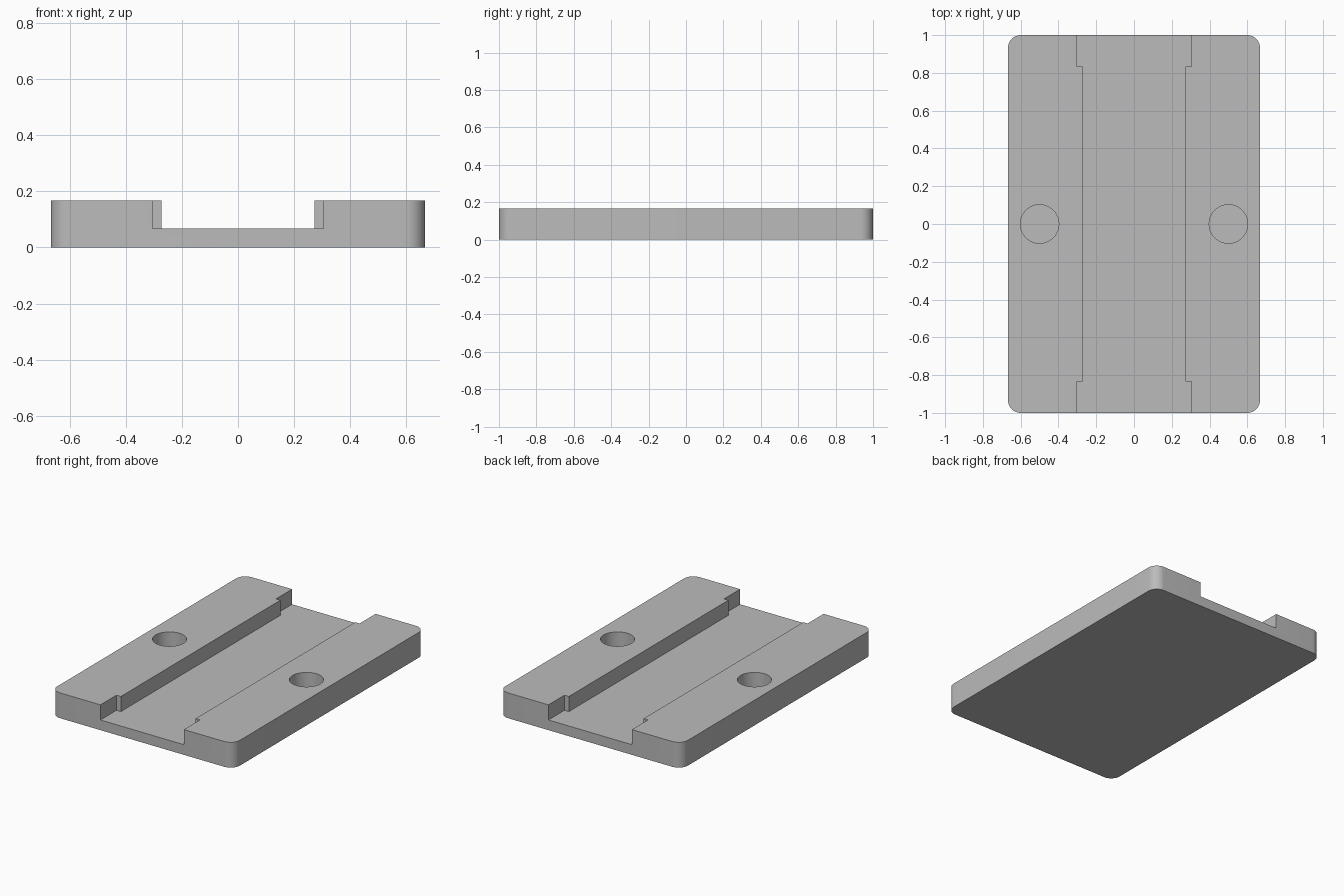
import bpy, bmesh, math

if "Cube" in bpy.data.objects:
    bpy.data.objects.remove(bpy.data.objects["Cube"])

HALF_X, HALF_Y, TOP, FLOOR = 0.667, 1.0, 0.167, 0.067

grey = bpy.data.materials.new("plain_grey")
grey.use_nodes = True
colour = (0.5, 0.5, 0.5, 1)
grey.diffuse_color = colour
grey.node_tree.nodes["Principled BSDF"].inputs["Base Color"].default_value = colour


def prism(name, outline, low, high):
    """Extrude a closed outline between two heights."""
    bm = bmesh.new()
    face = bm.faces.new([bm.verts.new((x, y, low)) for x, y in outline])
    up = bmesh.ops.extrude_face_region(bm, geom=[face])["geom"]
    bmesh.ops.translate(bm, vec=(0, 0, high - low),
                        verts=[v for v in up if isinstance(v, bmesh.types.BMVert)])
    bmesh.ops.recalc_face_normals(bm, faces=bm.faces)
    mesh = bpy.data.meshes.new(name)
    bm.to_mesh(mesh)
    bm.free()
    mesh.materials.append(grey)
    obj = bpy.data.objects.new(name, mesh)
    bpy.context.collection.objects.link(obj)
    return obj


def arc(cx, cy, radius, start, sweep, steps):
    angles = [math.radians(start + sweep * i / steps) for i in range(steps + 1)]
    return [(cx + radius * math.cos(a), cy + radius * math.sin(a)) for a in angles]


# Plate with rounded vertical corners
R = 0.067
outline = []
for i, (sx, sy) in enumerate([(1, 1), (-1, 1), (-1, -1), (1, -1)]):
    outline += arc(sx * (HALF_X - R), sy * (HALF_Y - R), R, 90 * i, 90, 12)
plate = prism("base_plate", outline, 0, TOP)

# Lengthwise channel, wider at both ends
quarter = [(0.305, 1.1), (0.305, 0.833), (0.273, 0.833)]
right = quarter + [(x, -y) for x, y in reversed(quarter)]
channel = prism("channel_cutter", right + [(-x, y) for x, y in reversed(right)],
                FLOOR, TOP + 0.1)

# Blind round pockets
pockets = [prism("pocket_cutter", arc(s * 0.5, 0, 0.102, 0, 360, 64)[:-1],
                 TOP - 0.103, TOP + 0.1) for s in (-1, 1)]

bpy.ops.object.select_all(action="DESELECT")
plate.select_set(True)
bpy.context.view_layer.objects.active = plate
for cutter in [channel] + pockets:
    cutter.hide_render = True
    mod = plate.modifiers.new("cut", "BOOLEAN")
    mod.operation = "DIFFERENCE"
    mod.solver = "EXACT"
    mod.object = cutter
    bpy.ops.object.modifier_apply(modifier=mod.name)
    bpy.data.objects.remove(cutter)

bpy.ops.object.shade_smooth_by_angle(angle=math.radians(30))
